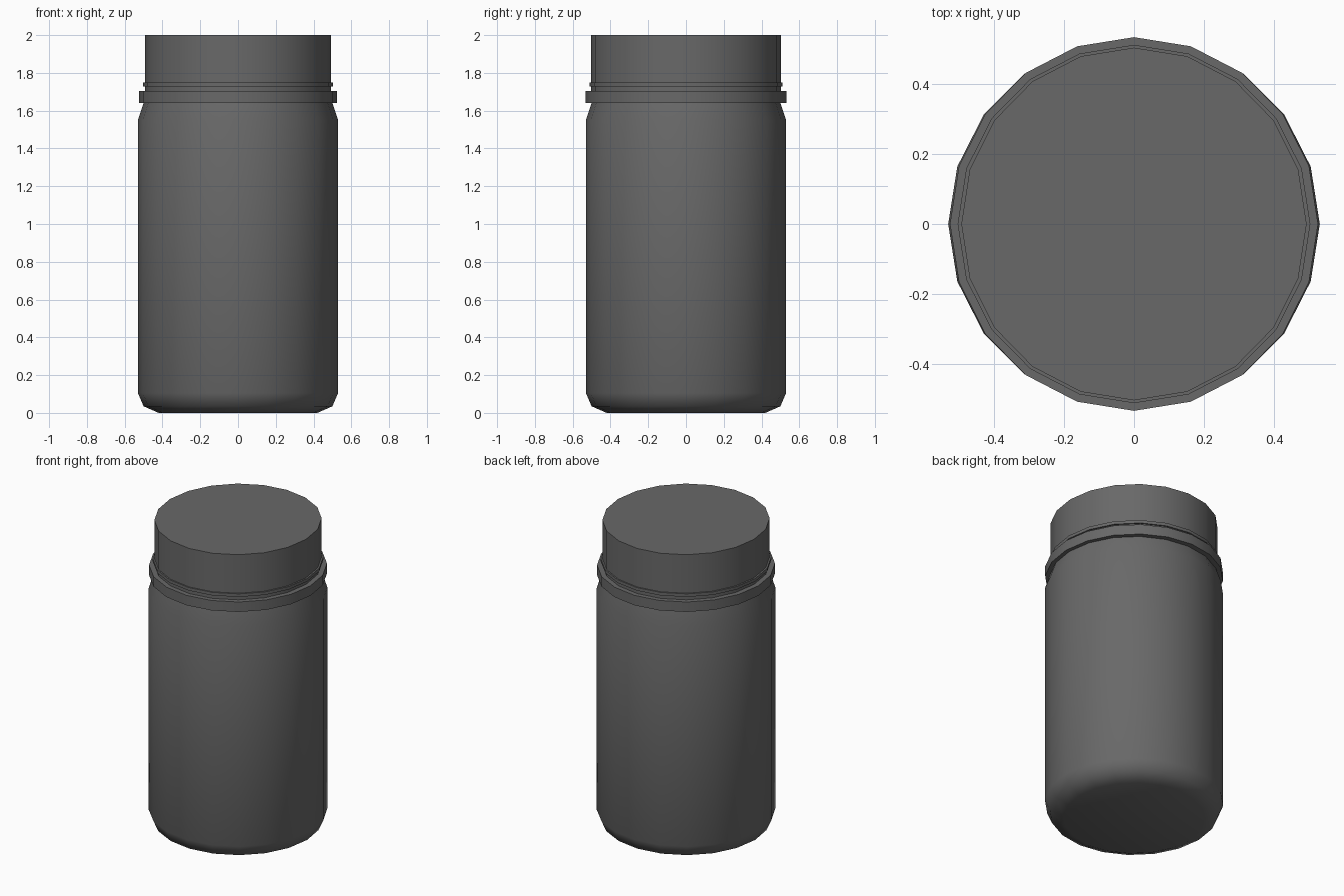
import bpy
import math

cube = bpy.data.objects.get("Cube")
if cube:
    bpy.data.objects.remove(cube, do_unlink=True)

SIDES = 20

grey = bpy.data.materials.new("dark_grey")
grey.use_nodes = True
colour = (0.14, 0.14, 0.14, 1.0)
grey.diffuse_color = colour
grey.node_tree.nodes["Principled BSDF"].inputs["Base Color"].default_value = colour


def lathe(name, profile, sx=1.0, sy=1.0, closed=False):
    """Turn (radius, height) points about z; open profiles get end caps."""
    verts, faces = [], []
    for r, z in profile:
        for i in range(SIDES):
            a = 2 * math.pi * i / SIDES
            verts.append((r * sx * math.cos(a), r * sy * math.sin(a), z))
    rows = len(profile)
    for k in range(rows if closed else rows - 1):
        low, high = k * SIDES, (k + 1) % rows * SIDES
        for i in range(SIDES):
            j = (i + 1) % SIDES
            faces.append((low + i, low + j, high + j, high + i))
    if not closed:
        faces.append(tuple(reversed(range(SIDES))))
        faces.append(tuple(range((rows - 1) * SIDES, rows * SIDES)))
    mesh = bpy.data.meshes.new(name)
    mesh.from_pydata(verts, [], faces)
    mesh.materials.append(grey)
    obj = bpy.data.objects.new(name, mesh)
    bpy.context.collection.objects.link(obj)
    bpy.ops.object.select_all(action='DESELECT')
    obj.select_set(True)
    bpy.context.view_layer.objects.active = obj
    bpy.ops.object.shade_smooth_by_angle(angle=math.radians(50))
    return obj


# Jar body with rounded base and sloping shoulder
lathe("jar_body", [(0.42, 0.0), (0.5, 0.035), (0.53, 0.105), (0.53, 1.55),
                   (0.5, 1.64), (0.49, 1.72)])

# Collar band around the neck
lathe("neck_collar", [(0.49, 1.64), (0.525, 1.64), (0.525, 1.705), (0.49, 1.705)],
      sy=1.015, closed=True)

# Screw lid with a thin bead near its lower rim
lathe("lid", [(0.495, 1.705), (0.495, 2.0)], sx=0.995, sy=1.016)
lathe("lid_bead", [(0.48, 1.728), (0.503, 1.728), (0.503, 1.748), (0.48, 1.748)],
      sy=1.016, closed=True)
